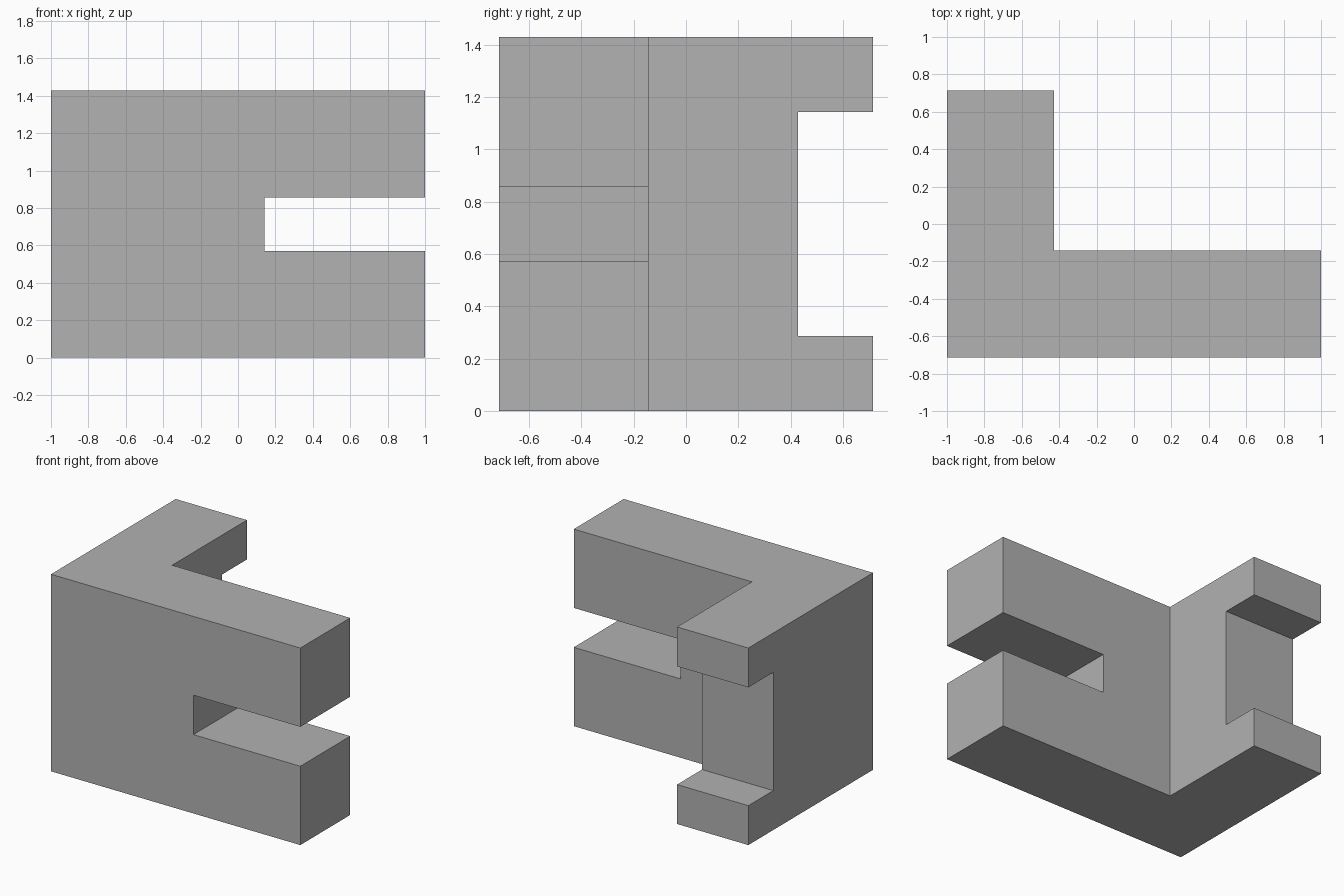
import bpy
import bmesh

U = 1 / 7  # grid module: the block is 14 x 10 x 10 modules

default_cube = bpy.data.objects.get("Cube")
if default_cube:
    bpy.data.objects.remove(default_cube, do_unlink=True)

# Single flat grey
grey = bpy.data.materials.new("plain_grey")
grey.use_nodes = True
color = (0.445, 0.445, 0.445, 1)
grey.diffuse_color = color
grey.node_tree.nodes["Principled BSDF"].inputs["Base Color"].default_value = color


def extrude_profile(name, outline, bottom, top):
    """Extrude an xy outline, given in modules, between two heights."""
    bm = bmesh.new()
    face = bm.faces.new([bm.verts.new((x * U, y * U, bottom * U)) for x, y in outline])
    extruded = bmesh.ops.extrude_face_region(bm, geom=[face])["geom"]
    verts = [v for v in extruded if isinstance(v, bmesh.types.BMVert)]
    bmesh.ops.translate(bm, verts=verts, vec=(0, 0, (top - bottom) * U))
    bmesh.ops.recalc_face_normals(bm, faces=bm.faces)
    mesh = bpy.data.meshes.new(name)
    bm.to_mesh(mesh)
    bm.free()
    mesh.materials.append(grey)
    obj = bpy.data.objects.new(name, mesh)
    bpy.context.collection.objects.link(obj)
    return obj


def box(name, x0, x1, y0, y1, bottom, top):
    return extrude_profile(name, [(x0, y0), (x1, y0), (x1, y1), (x0, y1)], bottom, top)


def cut(target, cutter):
    """Cut a notch, apply it and discard the cutter."""
    mod = target.modifiers.new(cutter.name, 'BOOLEAN')
    mod.operation = 'DIFFERENCE'
    mod.solver = 'EXACT'
    mod.object = cutter
    bpy.context.view_layer.objects.active = target
    bpy.ops.object.modifier_apply(modifier=mod.name)
    bpy.data.objects.remove(cutter, do_unlink=True)


# L-shaped body: long front wall and shorter side wall
body = extrude_profile(
    "corner_block",
    [(-7, -5), (7, -5), (7, -1), (-3, -1), (-3, 5), (-7, 5)], 0, 10)

# Slot in the end of the front wall
cut(body, box("front_wall_slot", 1, 8, -6, 0, 4, 6))
# Wide notch in the end of the side wall
cut(body, box("side_wall_notch", -8, -2, 3, 6, 2, 8))
